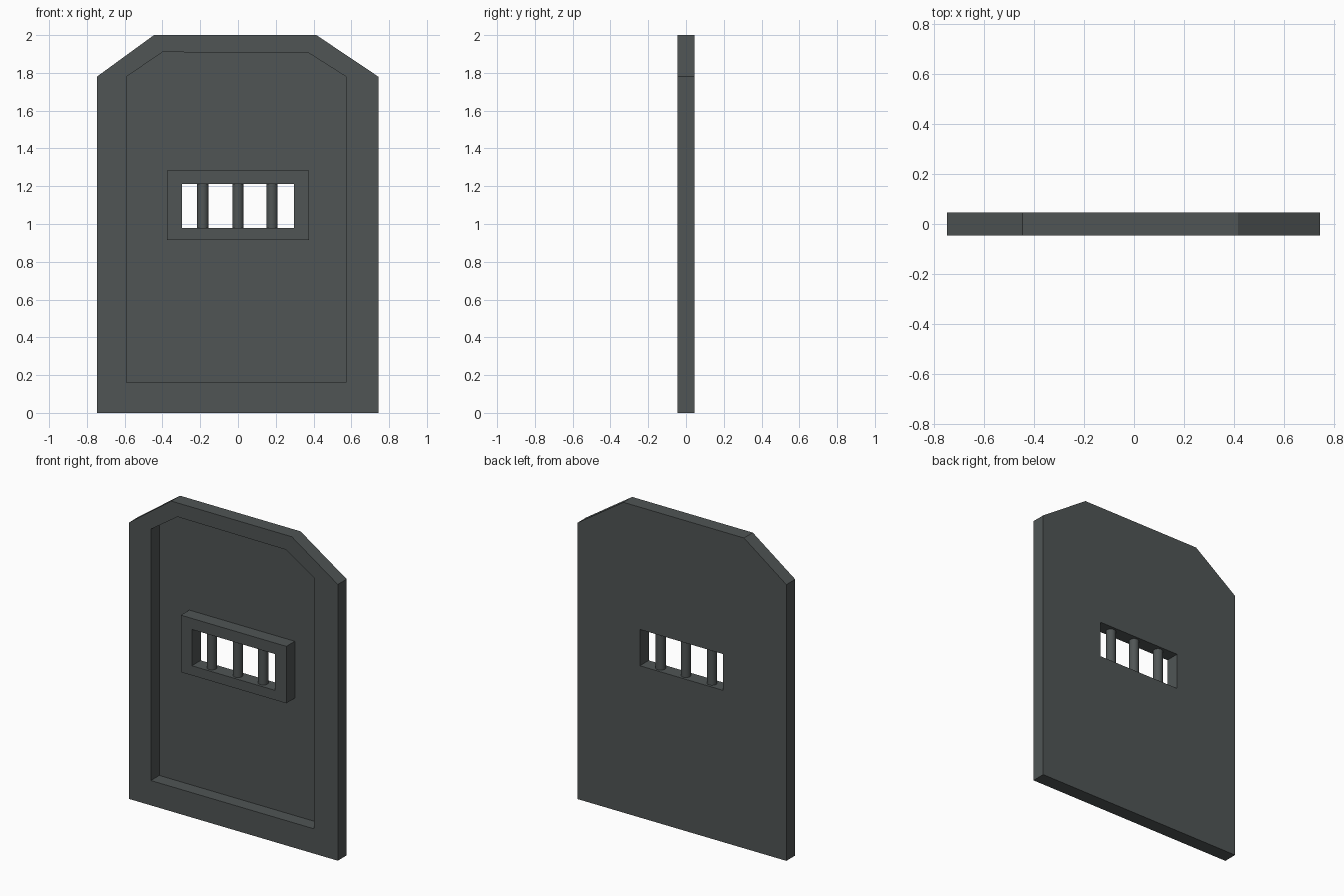
import bpy
import bmesh

if "Cube" in bpy.data.objects:
    bpy.data.objects.remove(bpy.data.objects["Cube"])

FRONT, BACK, FLOOR = -0.045, 0.045, 0.041

metal = bpy.data.materials.new("dark grey metal")
metal.diffuse_color = (0.080, 0.091, 0.091, 1.0)
metal.use_nodes = True
metal.node_tree.nodes["Principled BSDF"].inputs["Base Color"].default_value = metal.diffuse_color


def prism(name, outline, y0, y1):
    """Extrude an (x, z) outline along y."""
    bm = bmesh.new()
    face = bm.faces.new([bm.verts.new((x, y0, z)) for x, z in outline])
    grown = bmesh.ops.extrude_face_region(bm, geom=[face])["geom"]
    for v in grown:
        if isinstance(v, bmesh.types.BMVert):
            v.co.y = y1
    bmesh.ops.recalc_face_normals(bm, faces=bm.faces[:])
    mesh = bpy.data.meshes.new(name)
    bm.to_mesh(mesh)
    bm.free()
    mesh.materials.append(metal)
    obj = bpy.data.objects.new(name, mesh)
    bpy.context.collection.objects.link(obj)
    return obj


def rect(x, z0, z1):
    return [(-x, z0), (x, z0), (x, z1), (-x, z1)]


def cut(obj, cutter):
    mod = obj.modifiers.new("cut " + cutter.name, "BOOLEAN")
    mod.operation = "DIFFERENCE"
    mod.solver = "EXACT"
    mod.object = cutter
    cutter.hide_render = True
    cutter.display_type = "WIRE"


# Door slab with clipped top corners
door = prism("door_slab", [(-0.747, 0), (0.743, 0), (0.743, 1.78),
                           (0.415, 2), (-0.445, 2), (-0.747, 1.78)], FRONT, BACK)

# Deep front recess and the window opening
recess = prism("recess_cutter", [(-0.59, 0.16), (0.572, 0.16), (0.572, 1.78),
                                 (0.375, 1.905), (-0.40, 1.91), (-0.59, 1.78)],
               FRONT - 0.1, FLOOR)
opening = prism("window_cutter", rect(0.297, 0.978, 1.212), -0.3, 0.3)

# Raised window frame, flush with the door front
frame = prism("window_frame", rect(0.376, 0.916, 1.283), FRONT, FLOOR + 0.002)

cut(door, recess)
cut(door, opening)
cut(frame, opening)

# Window bars
for i, x in enumerate((-0.186, 0.0, 0.18)):
    bpy.ops.mesh.primitive_cylinder_add(vertices=16, radius=0.03, depth=0.25,
                                        location=(x, 0, 1.095))
    bar = bpy.context.object
    bar.name = f"window_bar_{i + 1}"
    bar.data.materials.append(metal)
    bpy.ops.object.shade_smooth_by_angle()
